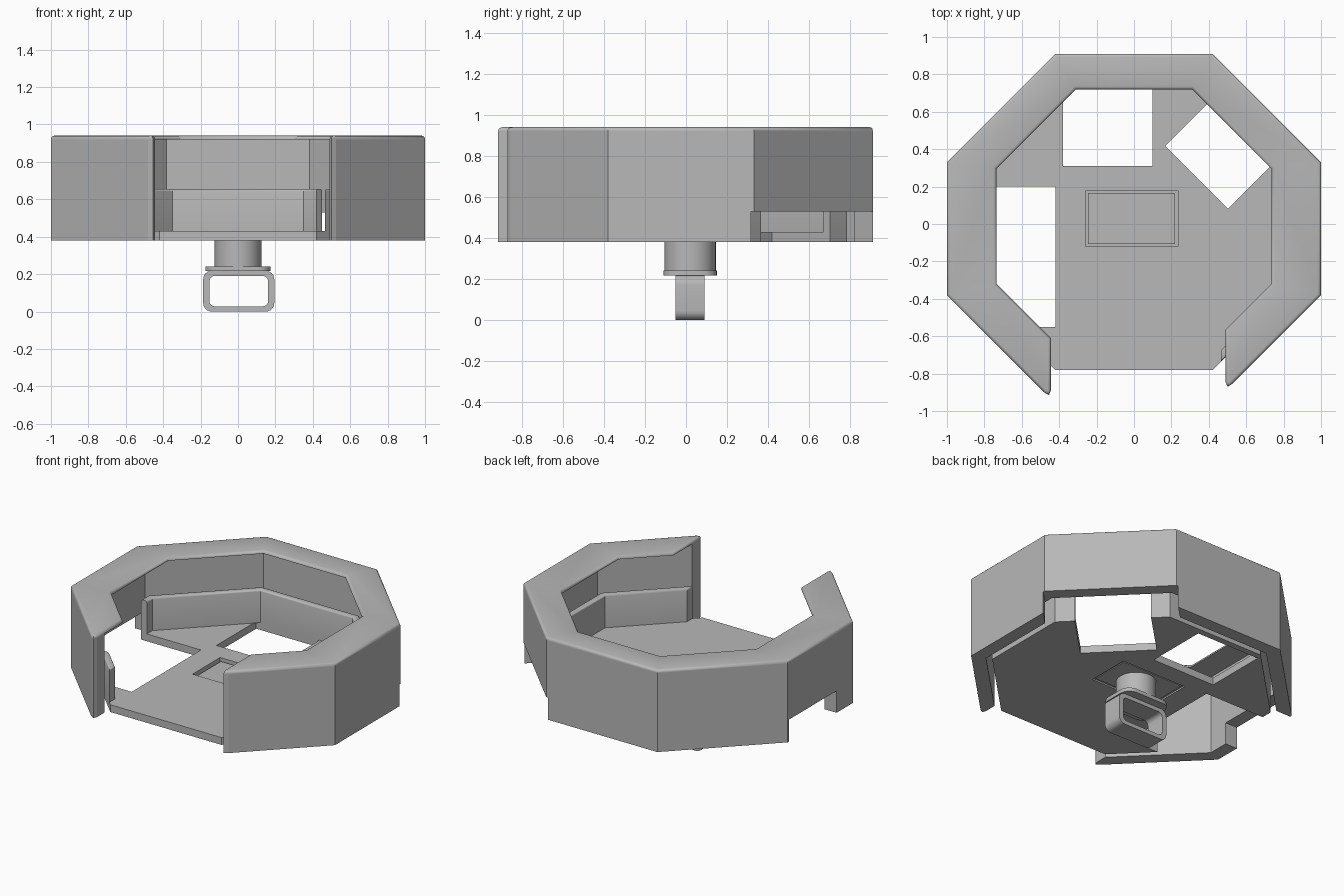
import bpy, bmesh, math
from mathutils import Matrix, Vector

cube = bpy.data.objects.get("Cube")
if cube:
    bpy.data.objects.remove(cube)

gray = bpy.data.materials.new("matte_gray")
gray.use_nodes = True
gray.diffuse_color = (0.48, 0.48, 0.48, 1)
gray.node_tree.nodes["Principled BSDF"].inputs["Base Color"].default_value = (0.48, 0.48, 0.48, 1)


def finish(name, bm):
    bmesh.ops.recalc_face_normals(bm, faces=bm.faces)
    mesh = bpy.data.meshes.new(name)
    bm.to_mesh(mesh)
    bm.free()
    ob = bpy.data.objects.new(name, mesh)
    bpy.context.collection.objects.link(ob)
    mesh.materials.append(gray)
    return ob


def prism(name, points, z0, z1, bevel=0.0):
    """Extrude a flat outline upward, optionally rounding its top rim."""
    bm = bmesh.new()
    base = bm.faces.new([bm.verts.new((x, y, z0)) for x, y in points])
    geo = bmesh.ops.extrude_face_region(bm, geom=[base])["geom"]
    bmesh.ops.translate(bm, vec=(0, 0, z1 - z0),
                        verts=[v for v in geo if isinstance(v, bmesh.types.BMVert)])
    if bevel:
        rim = [e for e in bm.edges if all(abs(v.co.z - z1) < 1e-5 for v in e.verts)]
        bmesh.ops.bevel(bm, geom=rim, offset=bevel, segments=3, profile=0.5, affect='EDGES')
    return finish(name, bm)


def box(name, center, size, angle=0.0):
    bm = bmesh.new()
    m = Matrix.Translation(center) @ Matrix.Rotation(angle, 4, 'Z') @ Matrix.Diagonal((*size, 1))
    bmesh.ops.create_cube(bm, size=1, matrix=m)
    return finish(name, bm)


def span_box(name, x0, x1, y0, y1, z0, z1):
    return box(name, ((x0 + x1) / 2, (y0 + y1) / 2, (z0 + z1) / 2), (x1 - x0, y1 - y0, z1 - z0))


def cylinder(name, r1, r2, center, z0, z1):
    bm = bmesh.new()
    bmesh.ops.create_cone(bm, cap_ends=True, segments=48, radius1=r1, radius2=r2, depth=z1 - z0,
                          matrix=Matrix.Translation((*center, (z0 + z1) / 2)))
    return finish(name, bm)


def cut(ob, *cutters):
    for c in cutters:
        c.hide_render = True
        c.hide_set(True)
        c.display_type = 'WIRE'
        mod = ob.modifiers.new("cut", 'BOOLEAN')
        mod.operation, mod.solver, mod.object = 'DIFFERENCE', 'EXACT', c


def arc(side, back, diag_back, diag_front, left, right):
    """Octagon outline left open at the front between x = left and x = right."""
    half = diag_back - back
    return [(left, -diag_front - left), (-side, side - diag_front), (-side, diag_back - side),
            (-half, back), (half, back), (side, diag_back - side),
            (side, side - diag_front), (right, right - diag_front)]


def inset_arc(o, left, right):
    d = o * math.sqrt(2)
    return arc(1 - o, 0.91 - o, 1.33 - d, 1.38 - d, left, right)


def rounded_tips(points):
    (xl, yl), (xr, yr) = points[0], points[-1]
    tip = lambda x, y, s: [(x, y + 0.045), (x + s * 0.01, y + 0.02), (x + s * 0.035, y + 0.035)]
    return tip(xl, yl, -1) + points[1:-1] + tip(xr, yr, 1)[::-1]


def rounded_rect(w, h, r, n=6):
    pts = []
    for k, (sx, sy) in enumerate([(1, 1), (-1, 1), (-1, -1), (1, -1)]):
        for i in range(n + 1):
            a = (k + i / n) * math.pi / 2
            pts.append((sx * (w / 2 - r) + r * math.cos(a), sy * (h / 2 - r) + r * math.sin(a)))
    return pts


# Cover: outer wall with two raised openings, and a rounded lip on top
LEFT, RIGHT = -0.445, 0.49
outer = rounded_tips(inset_arc(0, LEFT, RIGHT))
cover_wall = prism("cover_wall", outer + inset_arc(0.09, LEFT, RIGHT)[::-1], 0.38, 0.92)
cut(cover_wall,
    box("corner_window_cutter", (0.68, 0.59, 0.43), (0.3, 0.84, 0.2), math.pi / 4),
    span_box("side_window_cutter", -1.1, -0.85, -0.2, 0.315, 0.3, 0.53))
lip_inner = arc(0.735, 0.72, 1.03, 1.055, LEFT, RIGHT)
prism("cover_lip", outer + lip_inner[::-1], 0.92, 0.94, 0.017)

# Tray: floor and low inner wall, sharing the port openings
tray_ring = inset_arc(0.127, -0.42, 0.42)
tray_floor = prism("tray_floor", tray_ring, 0.38, 0.43)
tray_wall = prism("tray_wall", inset_arc(0.127, LEFT, 0.465) + inset_arc(0.17, LEFT, 0.465)[::-1],
                  0.43, 0.655, 0.012)
corner_port = box("corner_port_cutter", (0.547, 0.462, 0.5), (0.6, 0.475, 0.6), math.pi / 4)
side_port = span_box("side_port_cutter", -1.1, -0.42, -0.55, 0.2, 0.2, 0.8)
back_port = span_box("back_port_cutter", -0.38, 0.1, 0.31, 0.74, 0.2, 0.8)
socket = span_box("socket_cutter", -0.26, 0.235, -0.12, 0.178, 0.2, 0.8)
cut(tray_floor, corner_port, side_port, back_port, socket)
cut(tray_wall, corner_port, side_port)

# Mount: plate in the floor socket with a thin frame, post, flange and screw
span_box("mount_plate", -0.245, 0.22, -0.107, 0.165, 0.385, 0.412)
span_box("mount_backing", -0.26, 0.235, -0.12, 0.178, 0.39, 0.4)
cylinder("mount_post", 0.125, 0.125, (0, 0.02), 0.235, 0.39)
flange = [(x, y + 0.02) for x, y in rounded_rect(0.35, 0.26, 0.07)]
prism("flange", flange, 0.217, 0.242)
for i in range(3):
    cylinder("screw_thread", 0.035, 0.045, (0, 0.02), 0.196 + i * 0.008, 0.204 + i * 0.008)

# Strap loop: rounded rectangular band standing below the flange
bm = bmesh.new()
rings = []
for w, h, r in ((0.38, 0.218, 0.045), (0.315, 0.163, 0.03)):
    for y in (-0.05, 0.09):
        rings.append([bm.verts.new((x + 0.004, y, z + 0.109)) for x, z in rounded_rect(w, h, r)])
count = len(rings[0])
for a, b in ((0, 1), (1, 3), (3, 2), (2, 0)):
    for i in range(count):
        j = (i + 1) % count
        bm.faces.new((rings[a][i], rings[a][j], rings[b][j], rings[b][i]))
finish("strap_loop", bm)

# Smooth shading only across shallow angles
for ob in bpy.context.collection.objects:
    if ob.type == 'MESH' and ob.name.split(".")[0] in (
            "mount_post", "flange", "strap_loop", "cover_lip", "screw_thread", "tray_wall"):
        bpy.ops.object.select_all(action='DESELECT')
        bpy.context.view_layer.objects.active = ob
        ob.select_set(True)
        bpy.ops.object.shade_smooth_by_angle(angle=math.radians(35))
